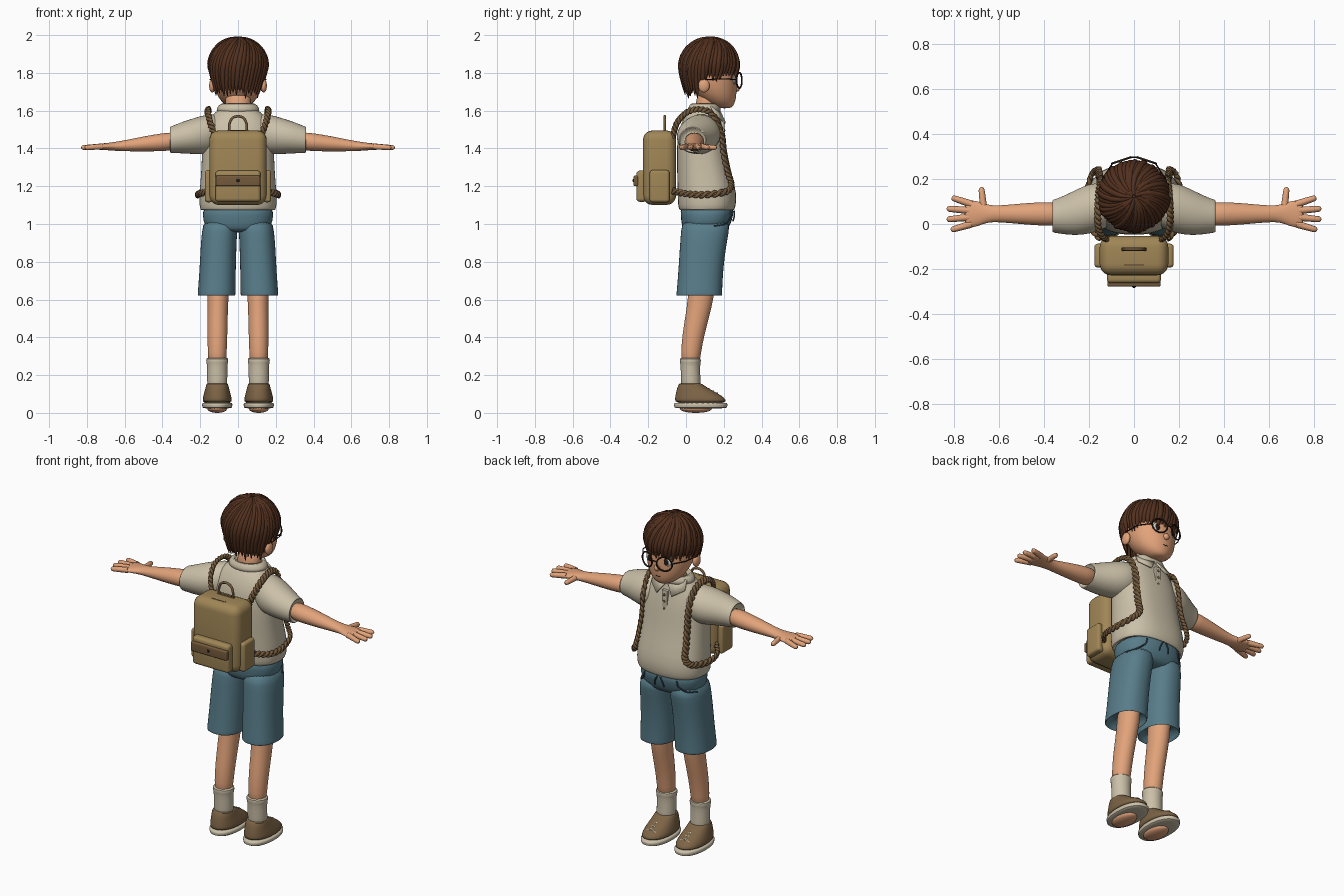
import bpy, bmesh, math, random
from mathutils import Vector

random.seed(4)


def material(name, r, g, b):
    m = bpy.data.materials.new(name)
    m.diffuse_color = [((c / 255 + 0.055) / 1.055) ** 2.4 for c in (r, g, b)] + [1]
    return m


SHIRT = material("cream cloth", 203, 192, 168)
SKIN = material("skin", 226, 163, 122)
HAIR = material("dark brown hair", 82, 48, 30)
SHORTS = material("blue denim", 88, 125, 138)
SHOE = material("brown leather", 125, 100, 70)
BAG = material("olive canvas", 160, 134, 86)
STRAP = material("brown webbing", 116, 90, 60)
DARK = material("near black", 38, 28, 24)
WHITE = material("eye white", 235, 230, 220)
SEAM = material("dark blue seam", 55, 80, 92)


def finish(name, bm, mat, sub=0, angle=50):
    bmesh.ops.recalc_face_normals(bm, faces=bm.faces)
    me = bpy.data.meshes.new(name)
    bm.to_mesh(me)
    bm.free()
    ob = bpy.data.objects.new(name, me)
    bpy.context.collection.objects.link(ob)
    me.materials.append(mat)
    if sub:
        m = ob.modifiers.new("smooth", 'SUBSURF')
        m.levels = m.render_levels = sub
    bpy.ops.object.select_all(action='DESELECT')
    ob.select_set(True)
    bpy.context.view_layer.objects.active = ob
    bpy.ops.object.shade_smooth_by_angle(angle=math.radians(angle))
    return ob


def loft(name, rings, mat, axis='z', p=2.0, seg=28, sub=1, s=1, caps=True):
    """Rings: (position, centre a, centre b, radius a, radius b); s mirrors x."""
    bm = bmesh.new()
    rows = []
    for pos, ca, cb, ra, rb in rings:
        row = []
        for i in range(seg):
            t = 2 * math.pi * i / seg
            c, d = math.cos(t), math.sin(t)
            a = ca + ra * math.copysign(abs(c) ** (2 / p), c)
            b = cb + rb * math.copysign(abs(d) ** (2 / p), d)
            co = (a * s, b, pos) if axis == 'z' else (pos * s, a, b)
            row.append(bm.verts.new(co))
        rows.append(row)
    for r0, r1 in zip(rows, rows[1:]):
        for i in range(seg):
            j = (i + 1) % seg
            bm.faces.new((r0[i], r0[j], r1[j], r1[i]))
    if caps:
        bm.faces.new(rows[0])
        bm.faces.new(rows[-1])
    return finish(name, bm, mat, sub)


def ball(name, loc, size, mat):
    bm = bmesh.new()
    bmesh.ops.create_uvsphere(bm, u_segments=24, v_segments=16, radius=1)
    for v in bm.verts:
        v.co = Vector(loc) + Vector(a * b for a, b in zip(v.co, size))
    return finish(name, bm, mat)


def box(name, loc, size, bevel, mat):
    bm = bmesh.new()
    bmesh.ops.create_cube(bm, size=1)
    for v in bm.verts:
        v.co = Vector(loc) + Vector(a * b for a, b in zip(v.co, size))
    bmesh.ops.bevel(bm, geom=bm.edges[:], offset=bevel, segments=5, profile=0.5, affect='EDGES')
    return finish(name, bm, mat)


def tubes(name, paths, radius, mat, radii=None, cyclic=False, res=3):
    cu = bpy.data.curves.new(name, 'CURVE')
    cu.dimensions = '3D'
    cu.bevel_depth, cu.bevel_resolution, cu.use_fill_caps = radius, res, True
    for path in paths:
        sp = cu.splines.new('POLY')
        sp.points.add(len(path) - 1)
        sp.use_cyclic_u = cyclic
        for i, co in enumerate(path):
            sp.points[i].co = (*co, 1)
            sp.points[i].radius = radii[i] if radii else 1
        sp.use_smooth = True
    ob = bpy.data.objects.new(name, cu)
    bpy.context.collection.objects.link(ob)
    cu.materials.append(mat)
    bpy.ops.object.select_all(action='DESELECT')
    ob.select_set(True)
    bpy.context.view_layer.objects.active = ob
    bpy.ops.object.convert(target='MESH')
    return ob


def spline(pts, n=12):
    pts = [Vector(p) for p in pts]
    pts = [2 * pts[0] - pts[1]] + pts + [2 * pts[-1] - pts[-2]]
    out = []
    for a, b, c, d in zip(pts, pts[1:], pts[2:], pts[3:]):
        for k in range(n):
            t = k / n
            out.append(0.5 * (2 * b + (c - a) * t + (2 * a - 5 * b + 4 * c - d) * t * t
                              + (3 * b - a - 3 * c + d) * t ** 3))
    return out + [pts[-2]]


# shirt body, collar and buttons
loft("shirt_body", [(1.10, 0, .11, .18, .13), (1.07, 0, .11, .19, .138), (1.075, 0, .11, .2, .147),
     (1.10, 0, .111, .206, .154), (1.16, 0, .112, .206, .157), (1.25, 0, .1, .197, .147),
     (1.35, 0, .087, .192, .136), (1.45, 0, .08, .19, .128), (1.52, 0, .08, .175, .112),
     (1.57, 0, .085, .145, .092), (1.60, 0, .095, .11, .078), (1.62, 0, .1, .08, .068)], SHIRT, p=2.4)
loft("collar", [(1.58, 0, .095, .12, .092), (1.615, 0, .097, .115, .088), (1.64, 0, .1, .09, .075),
     (1.637, 0, .1, .08, .066), (1.60, 0, .1, .075, .06)], SHIRT)
box("button_placket", (0, .193, 1.49), (.035, .02, .14), .004, SHIRT)
for z in (1.455, 1.495, 1.535):
    ball("shirt_button", (0, .204, z), (.007, .004, .007), STRAP)

# neck and head
loft("neck", [(1.56, 0, .1, .072, .06), (1.64, 0, .108, .066, .056), (1.72, 0, .125, .07, .06)], SKIN)
loft("head", [(1.612, 0, .205, .03, .03), (1.625, 0, .193, .06, .058), (1.65, 0, .178, .09, .084),
     (1.69, 0, .158, .117, .11), (1.75, 0, .14, .135, .132), (1.82, 0, .13, .142, .138),
     (1.89, 0, .125, .128, .128), (1.94, 0, .12, .09, .09), (1.96, 0, .12, .04, .04)], SKIN)
ball("nose", (0, .268, 1.718), (.018, .017, .018), SKIN)
tubes("mouth", [spline([(-.028, .257, 1.672), (0, .262, 1.667), (.028, .257, 1.672)])], .003, DARK)

# hair: cap and swirling tapered locks
def hair_point(az, t, r, jitter=0.0):
    f = math.sin(az)
    k = min(1, max(0, (.05 - f) / .55))
    drop = .055 + .085 * k * k * (3 - 2 * k) + jitter
    arc, total = .24, .24 + drop
    d = t * total
    th = min(d / arc, 1) * math.pi / 2
    low = max(0, d - arc)
    rad = r * math.sin(th) - low * .16
    return Vector((rad * math.cos(az), .124 + rad * f, 1.83 + (r + .003) * math.cos(th) - low))


bm = bmesh.new()
grid = [[bm.verts.new(hair_point(2 * math.pi * i / 48, (j + .1) / 16, .147)) for i in range(48)]
        for j in range(16)]
for a, b in zip(grid, grid[1:]):
    for i in range(48):
        bm.faces.new((a[i], a[(i + 1) % 48], b[(i + 1) % 48], b[i]))
bm.faces.new(grid[0])
finish("hair_cap", bm, HAIR)
locks = []
for i in range(46):
    az, jit, lift = 2 * math.pi * i / 46, random.uniform(-.012, .025), random.uniform(.143, .152)
    locks.append([hair_point(az + .55 * (1 - j / 15) ** 2 + random.uniform(-.01, .01), .02 + .98 * j / 15,
                             lift, jit) for j in range(16)])
width = [.35 + .65 * math.sin(math.pi * min(1, j / 20 + .08)) for j in range(16)]
width[12:] = [.8, .62, .4, .12]
tubes("hair_locks", locks, .0165, HAIR, width)

# backpack
box("backpack_body", (0, -.14, 1.298), (.304, .175, .394), .05, BAG)
box("backpack_front_pocket", (0, -.235, 1.2), (.24, .055, .165), .018, BAG)
box("pocket_flap", (0, -.265, 1.228), (.236, .026, .056), .008, STRAP)
ball("flap_button", (0, -.279, 1.23), (.008, .004, .008), DARK)
box("top_zip", (0, -.18, 1.492), (.09, .008, .008), .002, STRAP)
box("handle_base", (0, -.112, 1.494), (.11, .014, .008), .002, STRAP)
tubes("backpack_handle", [spline([(-.045, -.112, 1.49), (-.045, -.112, 1.53), (-.03, -.112, 1.56), (0, -.112, 1.57),
      (.03, -.112, 1.56), (.045, -.112, 1.53), (.045, -.112, 1.49)])], .007, STRAP)

for s in (-1, 1):
    def mx(pts):
        return [(x * s, y, z) for x, y, z in pts]

    box("backpack_side_pocket", (.155 * s, -.14, 1.2), (.042, .105, .17), .015, BAG)

    # braided shoulder strap: two cords twisted round a path
    path = spline(mx([(.12, -.07, 1.46), (.145, -.05, 1.53), (.16, .0, 1.588), (.16, .07, 1.608),
                      (.155, .14, 1.58), (.15, .188, 1.48), (.15, .2, 1.38), (.155, .22, 1.28),
                      (.162, .24, 1.21), (.19, .212, 1.172), (.214, .1, 1.155), (.202, .0, 1.16),
                      (.15, -.07, 1.175)]), 14)
    cords = [[], [], []]
    for i, co in enumerate(path):
        tan = (path[min(i + 1, len(path) - 1)] - path[max(i - 1, 0)]).normalized()
        side = tan.cross(co - Vector((0, .08, min(co.z, 1.45)))).normalized()
        up = side.cross(tan)
        for k in range(2):
            w = i * .75 + k * math.pi
            cords[k].append(co + side * .011 * math.cos(w) + up * .005 * math.sin(w))
        cords[2].append(co)
    tubes("strap_braid", cords, .009, STRAP, res=2)

    # collar flap
    bm = bmesh.new()
    vs = [bm.verts.new(c) for c in mx([(.004, .18, 1.605), (.10, .135, 1.625), (.11, .17, 1.575), (.05, .21, 1.54)])]
    bm.faces.new(vs)
    flap = finish("collar_flap", bm, SHIRT)
    flap.modifiers.new("thick", 'SOLIDIFY').thickness = .01

    # sleeve, arm and hand
    loft("sleeve", [(.08, .085, 1.49, .09, .10), (.17, .075, 1.473, .112, .107), (.23, .058, 1.466, .108, .096),
         (.29, .043, 1.458, .092, .085), (.34, .036, 1.449, .077, .073), (.36, .035, 1.446, .073, .07),
         (.363, .035, 1.446, .068, .065), (.34, .035, 1.446, .058, .055)], SHIRT, 'x', s=s)
    loft("arm_and_palm", [(.32, .043, 1.44, .054, .05), (.40, .045, 1.433, .053, .048),
         (.50, .045, 1.424, .046, .04), (.60, .045, 1.414, .036, .029), (.65, .046, 1.411, .038, .024),
         (.69, .046, 1.41, .056, .019), (.73, .044, 1.409, .062, .017), (.752, .042, 1.408, .056, .013)],
         SKIN, 'x', s=s)
    fingers = []
    for a, b in [((.72, .088), (.808, .117)), ((.73, .06), (.83, .068)), ((.73, .03), (.83, .02)),
                 ((.72, .0), (.812, -.027)), ((.665, .06), (.677, .163))]:
        fingers.append([(s * (a[0] + (b[0] - a[0]) * t), a[1] + (b[1] - a[1]) * t, 1.41 - .006 * t)
                        for t in (0, .5, .88, .96, 1)])
    tubes("fingers", fingers, .0155, SKIN, [1.05, .95, .85, .65, .25])

    # ear, eye, brow and glasses
    ball("ear", (.136 * s, .095, 1.732), (.017, .03, .036), SKIN)
    ball("eye_white", (.055 * s, .255, 1.762), (.026, .008, .024), WHITE)
    ball("iris", (.053 * s, .2605, 1.762), (.016, .005, .019), DARK)
    tubes("eyebrow", [spline(mx([(.025, .266, 1.806), (.055, .261, 1.815), (.088, .242, 1.806)]))], .006, HAIR)
    ring = [(s * (.056 + .041 * math.cos(t)), .282 - .014 * math.cos(t), 1.76 + .041 * math.sin(t))
            for t in [math.pi * i / 16 for i in range(32)]]
    tubes("glasses_rim", [ring], .0045, DARK, cyclic=True)
    tubes("glasses_temple", [mx([(.096, .267, 1.765), (.14, .2, 1.768), (.147, .1, 1.765)])], .003, DARK)

    # shorts leg with open hem, pocket seam
    loft("shorts_leg", [(.67, .112, .072, .085, .1), (.63, .113, .07, .092, .112), (.618, .114, .07, .098, .12),
         (.625, .114, .07, .101, .122), (.66, .112, .072, .099, .12), (.78, .107, .08, .096, .119),
         (.88, .103, .09, .095, .123), (.96, .098, .1, .094, .127), (1.03, .09, .108, .09, .13)], SHORTS, p=2.3, s=s)
    tubes("pocket_seam", [spline(mx([(.105, .237, 1.065), (.115, .233, 1.03), (.15, .205, 1.0), (.182, .15, .99)]))],
          .004, SEAM)
    tubes("drawstring", [spline(mx([(.01, .255, 1.07), (.025, .255, 1.04), (.03, .248, 1.015)]))], .004, SEAM)

    # leg, sock, shoe, sole and underfoot
    loft("leg", [(.72, .105, .09, .062, .072), (.60, .106, .077, .055, .068), (.52, .108, .062, .054, .064),
         (.42, .109, .04, .053, .059), (.32, .11, .026, .05, .053), (.24, .11, .023, .048, .048)], SKIN, s=s)
    loft("sock", [(.08, .11, .03, .055, .055), (.18, .11, .024, .053, .051), (.262, .11, .023, .054, .052),
         (.266, .11, .023, .059, .056), (.288, .11, .023, .059, .056), (.292, .11, .023, .052, .049)], SHIRT, s=s)
    loft("shoe_upper", [(.05, .11, .077, .077, .137), (.07, .11, .077, .078, .136), (.09, .11, .067, .074, .124),
         (.115, .11, .048, .067, .1), (.135, .11, .032, .062, .078), (.155, .11, .023, .057, .06),
         (.157, .11, .023, .05, .052)], SHOE, p=2.2, s=s)
    loft("sole", [(.024, .11, .078, .07, .132), (.026, .11, .078, .079, .141), (.05, .11, .078, .082, .144),
         (.056, .11, .078, .077, .139)], SHIRT, p=2.2, s=s)
    ball("underfoot", (.11 * s, .052, .022), (.052, .085, .022), SKIN)
    laces = []
    for y, z in ((.118, .127), (.14, .116), (.162, .105)):
        laces += [mx([(.08, y - .012, z - .006), (.11, y + .004, z), (.14, y + .006, z - .012)]),
                  mx([(.08, y + .006, z - .012), (.11, y + .004, z), (.14, y - .012, z - .006)])]
    tubes("laces", laces, .004, SHIRT)

tubes("glasses_bridge", [spline([(-.016, .295, 1.765), (0, .296, 1.77), (.016, .295, 1.765)])], .004, DARK)

# shorts hip
loft("shorts_hip", [(.955, 0, .1, .12, .1), (.975, 0, .103, .17, .122), (1.02, 0, .109, .187, .136),
     (1.07, 0, .112, .186, .142), (1.09, 0, .112, .18, .138)], SHORTS, p=2.4)
